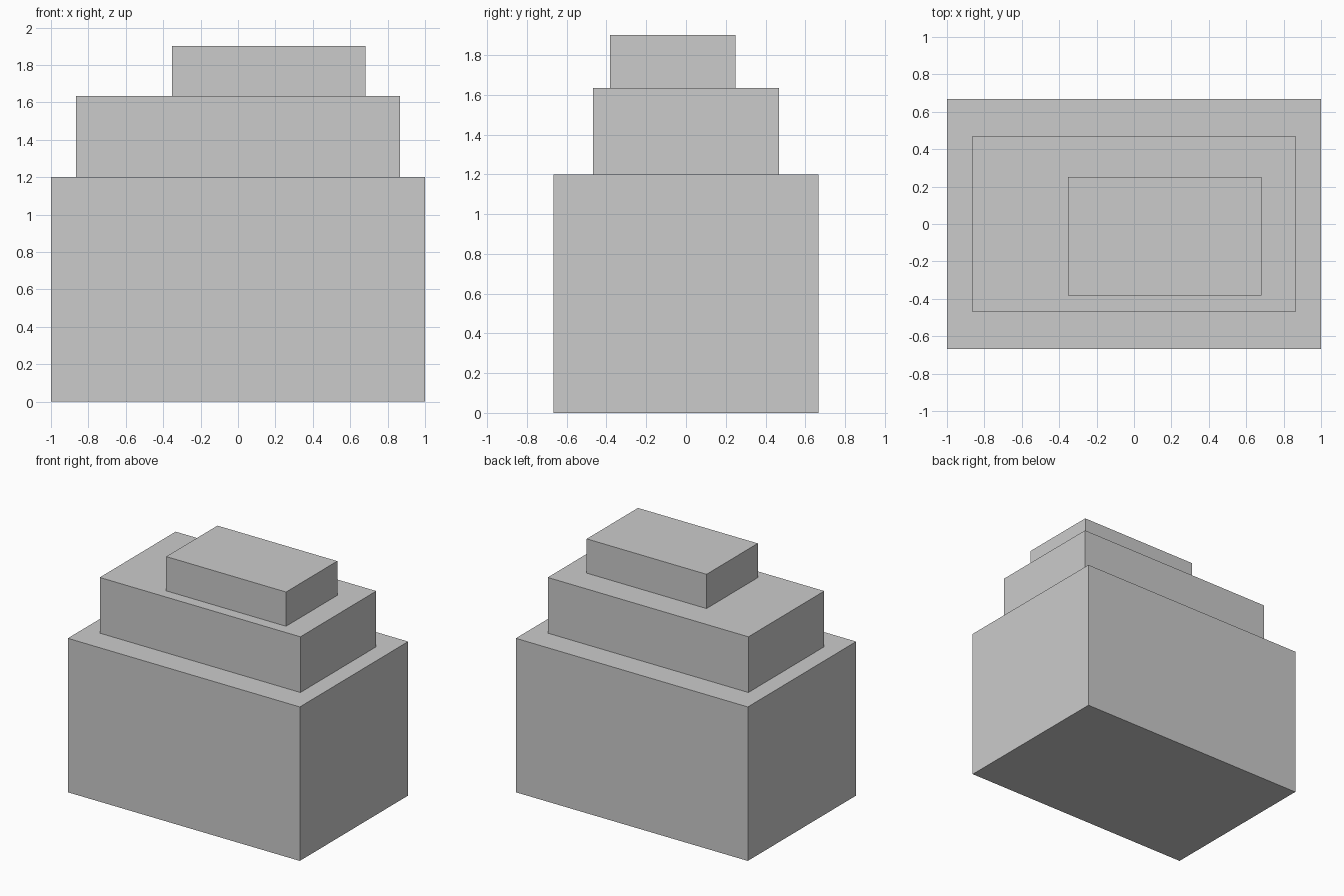
import bpy

if "Cube" in bpy.data.objects:
    bpy.data.objects.remove(bpy.data.objects["Cube"])


def box(name, x0, x1, y0, y1, z0, z1):
    """Add a closed box spanning the given limits."""
    bpy.ops.mesh.primitive_cube_add(
        size=1, location=((x0 + x1) / 2, (y0 + y1) / 2, (z0 + z1) / 2))
    obj = bpy.context.object
    obj.name = name
    obj.scale = (x1 - x0, y1 - y0, z1 - z0)
    bpy.ops.object.transform_apply(location=False, rotation=False, scale=True)
    return obj


# Three stacked tiers, the top one set off-centre
box("base_block", -1.0, 1.0, -0.667, 0.667, 0.0, 1.2)
box("middle_block", -0.865, 0.865, -0.467, 0.467, 1.2, 1.634)
box("top_block", -0.352, 0.681, -0.381, 0.25, 1.634, 1.901)
